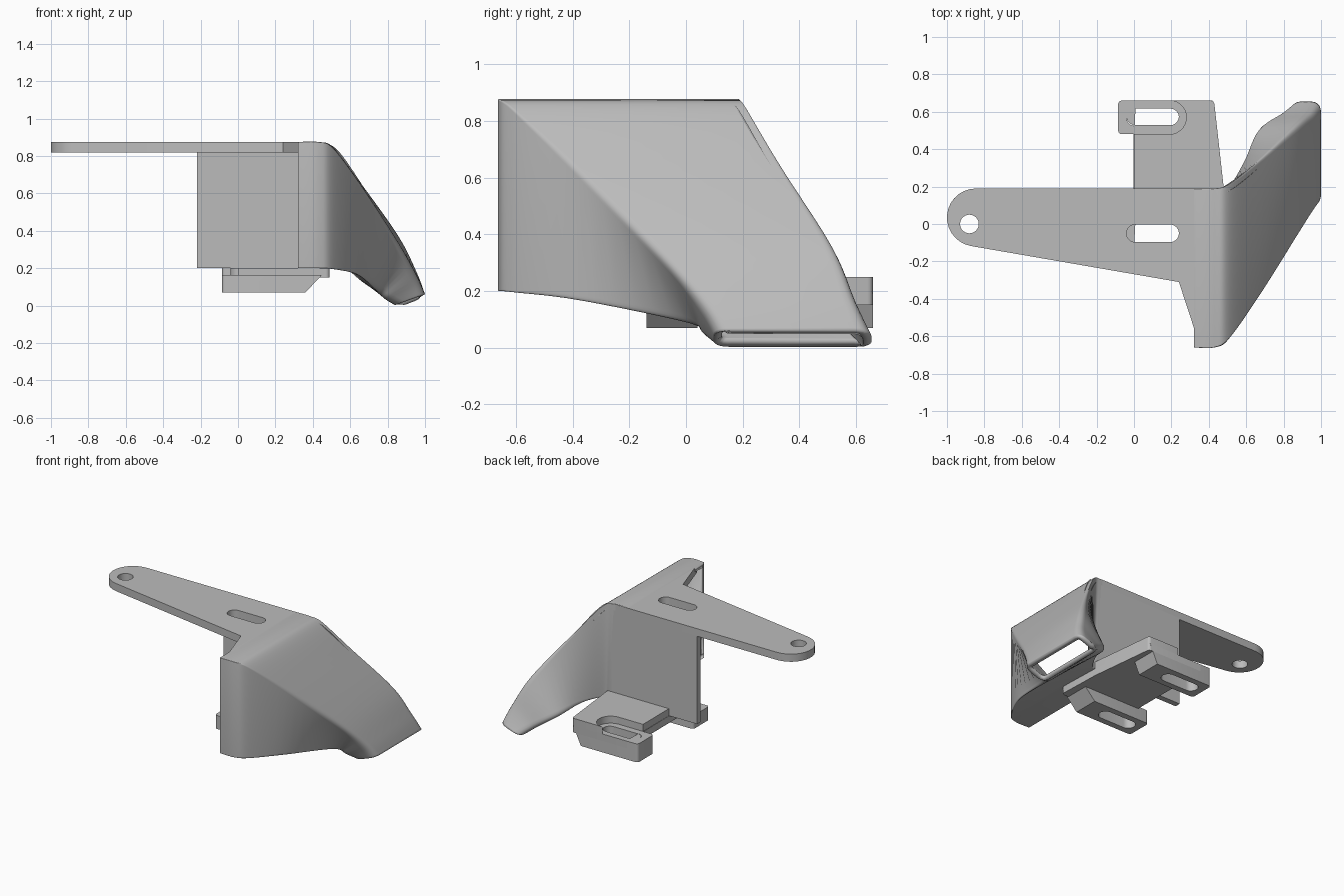
import bpy, bmesh, math
from mathutils import Vector

if "Cube" in bpy.data.objects:
    bpy.data.objects.remove(bpy.data.objects["Cube"], do_unlink=True)

grey = bpy.data.materials.new("plain grey")
grey.use_nodes = True
grey.diffuse_color = (0.5, 0.5, 0.5, 1)
grey.node_tree.nodes["Principled BSDF"].inputs["Base Color"].default_value = (0.5, 0.5, 0.5, 1)


def add_mesh(name, bm):
    bmesh.ops.recalc_face_normals(bm, faces=bm.faces)
    mesh = bpy.data.meshes.new(name)
    bm.to_mesh(mesh)
    bm.free()
    mesh.materials.append(grey)
    ob = bpy.data.objects.new(name, mesh)
    bpy.context.collection.objects.link(ob)
    return ob


def smooth(ob, angle):
    bpy.ops.object.select_all(action='DESELECT')
    ob.select_set(True)
    bpy.context.view_layer.objects.active = ob
    bpy.ops.object.shade_smooth_by_angle(angle=math.radians(angle))


def arc(cx, cy, r, a0, a1, n=14):
    angles = [math.radians(a0 + (a1 - a0) * i / n) for i in range(n + 1)]
    return [(cx + r * math.cos(a), cy + r * math.sin(a)) for a in angles]


def slot(cx, cy, half, r):
    return arc(cx + half - r, cy, r, -90, 90) + arc(cx - half + r, cy, r, 90, 270)


def slab(name, loops, z0, z1, chamfer=None):
    # Flat outline with holes, extruded between two heights
    bm = bmesh.new()
    edges = []
    for loop in loops:
        vs = [bm.verts.new((x, y, z0)) for x, y in loop]
        edges += [bm.edges.new((vs[i - 1], vs[i])) for i in range(len(vs))]
    bmesh.ops.triangle_fill(bm, edges=edges, use_beauty=True, use_dissolve=False)
    res = bmesh.ops.extrude_face_region(bm, geom=bm.faces[:])
    for v in res["geom"]:
        if isinstance(v, bmesh.types.BMVert):
            v.co.z = z1
    if chamfer:
        limit, target = chamfer
        for v in bm.verts:
            if v.co.x > limit and abs(v.co.z - z0) < 1e-4:
                v.co.x = target
    ob = add_mesh(name, bm)
    smooth(ob, 30)
    return ob


# Top arm plate with round end, screw hole and slot
outline = arc(-0.845, 0.035, 0.155, 90, 260) + [
    (0.24, -0.31), (0.335, -0.6), (0.42, -0.62), (0.42, 0.19)]
slab("top_arm", [outline, arc(-0.88, 0, 0.05, 0, 345, 23),
                 slot(0.1, -0.05, 0.14, 0.047)], 0.82, 0.874)

# Upright back wall
slab("back_wall", [[(-0.22, 0.15), (0.45, 0.15), (0.45, 0.19), (-0.22, 0.19)]], 0.2, 0.83)

# Base plate, with a raised rear layer cut away around the rear slot
base = [(0, -0.13), (0.46, -0.13)] + arc(0.47, -0.11, 0.02, -90, 0, 4) + [
    (0.48, 0.19)] + arc(0.41, 0.64, 0.02, 0, 90, 4) + [(0, 0.66)]
slots = [slot(0.1, y, 0.14, 0.047) for y in (-0.05, 0.575)]
slab("base_plate", [base] + slots, 0.15, 0.2)
upper = [(0, 0.16), (0.48, 0.16), (0.48, 0.19)] + arc(0.41, 0.64, 0.02, 0, 90, 4) + \
    arc(0.19, 0.57, 0.09, 90, -90) + [(0, 0.48)]
slab("rear_step", [upper], 0.2, 0.25)

# Two slotted mounting lugs with chamfered inner ends
for name, y, top in (("front_lug", -0.05, 0.165), ("rear_lug", 0.57, 0.2)):
    right = 0.45 if top < 0.2 else 0.42
    body = arc(-0.065, y + 0.07, 0.02, 90, 180, 4) + \
        arc(-0.065, y - 0.07, 0.02, 180, 270, 4) + [(right, y - 0.09), (right, y + 0.09)]
    slab(name, [body, slot(0.1, y, 0.14, 0.047)], 0.07, top, (0.4, 0.36))

# Air duct: corner paths (top front, top back, bottom back, bottom front) and corner radius
sections = [
    [(.32, -.66, .875), (.32, .19, .875), (.32, .19, .2), (.32, -.66, .2), .004],
    [(.43, -.66, .875), (.43, .19, .875), (.46, .19, .2), (.43, -.66, .2), .004],
    [(.51, -.61, .84), (.51, .215, .845), (.51, .2, .2), (.51, -.61, .195), .008],
    [(.66, -.40, .64), (.66, .335, .65), (.59, .34, .185), (.64, -.38, .165), .02],
    [(.86, -.10, .33), (.86, .52, .37), (.66, .51, .13), (.74, 0, .08), .04],
    [(.96, .05, .15), (.955, .6, .18), (.78, .6, .05), (.785, .06, .035), .05],
    [(1, .10, .06), (1, .655, .06), (.84, .655, .003), (.84, .10, .003), .06],
]


def catmull(p0, p1, p2, p3, t):
    return 0.5 * (2 * p1 + (p2 - p0) * t + (2 * p0 - 5 * p1 + 4 * p2 - p3) * t * t
                  + (3 * p1 - p0 - 3 * p2 + p3) * t ** 3)


def ring(corners, r, n=5):
    pts = []
    for i, c in enumerate(corners):
        a = c + (corners[i - 1] - c).normalized() * r
        b = c + (corners[(i + 1) % 4] - c).normalized() * r
        for k in range(n + 1):
            t = k / n
            pts.append(a * (1 - t) ** 2 + c * 2 * t * (1 - t) + b * t * t)
    return pts


bm = bmesh.new()
rings = []
last = len(sections) - 1
for s in range(last):
    near = [sections[min(max(s + k, 0), last)] for k in (-1, 0, 1, 2)]
    for step in range(6 if s < last - 1 else 7):
        t = step / 6
        corners = [catmull(*[Vector(q[c]) for q in near], t) for c in range(4)]
        radius = near[1][4] * (1 - t) + near[2][4] * t
        rings.append([bm.verts.new(p) for p in ring(corners, radius)])
for lo, hi in zip(rings, rings[1:]):
    for i in range(len(lo)):
        bm.faces.new((lo[i - 1], lo[i], hi[i], hi[i - 1]))
duct = add_mesh("air_duct", bm)

# Make sure the open shell faces outward, then thicken it inward
top = max(duct.data.polygons, key=lambda p: p.center.z + p.area)
if top.normal.z < 0:
    duct.data.flip_normals()
shell = duct.modifiers.new("wall", 'SOLIDIFY')
shell.thickness = 0.032
shell.offset = -1
smooth(duct, 35)
